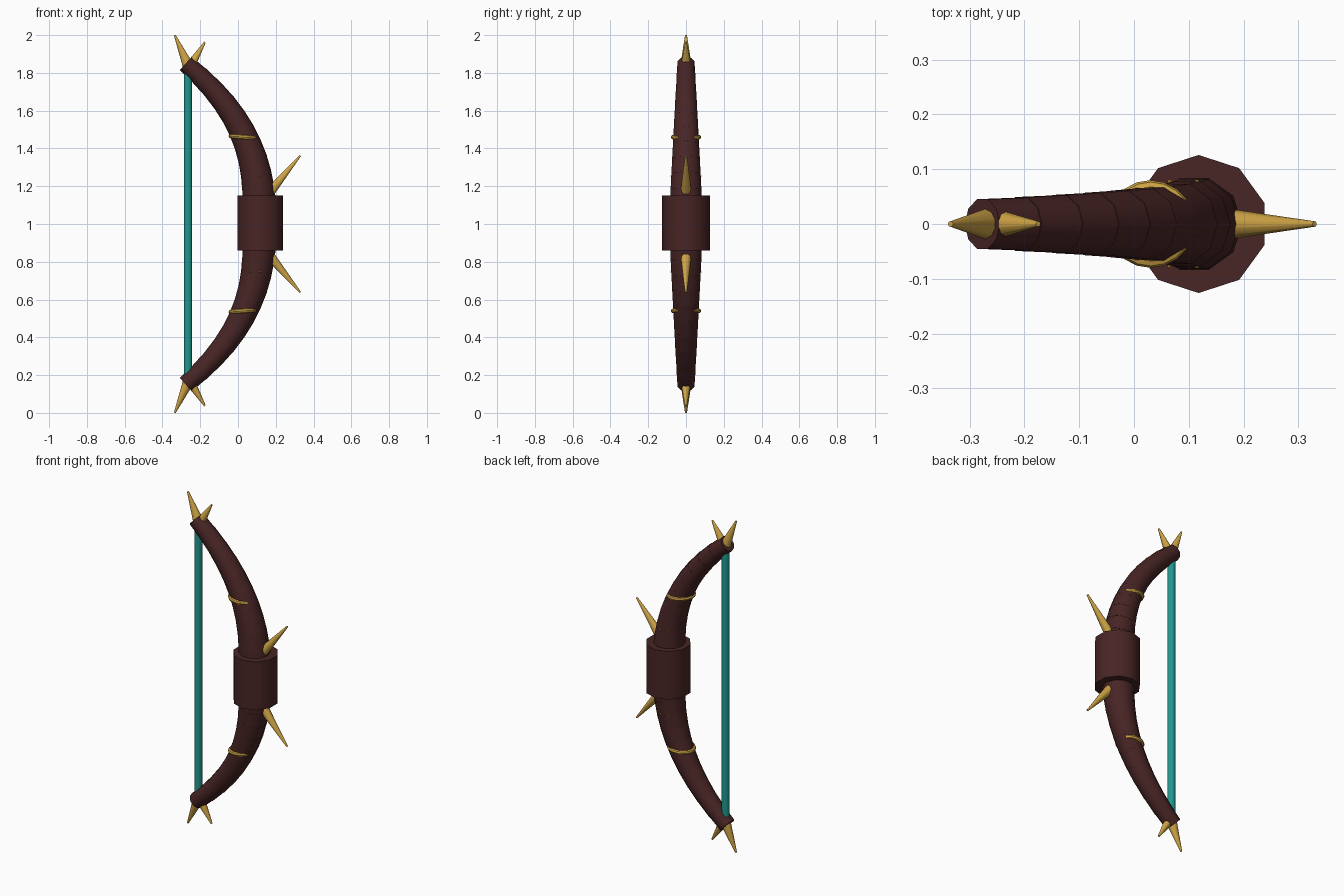
import bpy, bmesh, math
from mathutils import Vector, Matrix

if "Cube" in bpy.data.objects:
    bpy.data.objects.remove(bpy.data.objects["Cube"], do_unlink=True)


def material(name, rgb):
    m = bpy.data.materials.new(name)
    m.use_nodes = True
    m.diffuse_color = (*rgb, 1)
    m.node_tree.nodes["Principled BSDF"].inputs["Base Color"].default_value = (*rgb, 1)
    return m


BROWN = material("dark_brown", (0.065, 0.018, 0.018))
GOLD = material("gold", (0.62, 0.37, 0.06))
TEAL = material("teal", (0.015, 0.31, 0.27))


def add_cone(bm, a, b, r1, r2, sides, turn=0.0):
    """Tapered prism from a to b, both on the bow's plane."""
    z = (b - a).normalized()
    y = Vector((0, 1, 0))
    rot = Matrix((y.cross(z), y, z)).transposed().to_4x4()
    bmesh.ops.create_cone(
        bm, cap_ends=True, segments=sides, radius1=r1, radius2=r2, depth=(b - a).length,
        matrix=Matrix.Translation((a + b) / 2) @ rot @ Matrix.Rotation(turn, 4, "Z"))


def finish(obj, mat):
    obj.data.materials.append(mat)
    bpy.ops.object.select_all(action="DESELECT")
    obj.select_set(True)
    bpy.context.view_layer.objects.active = obj
    bpy.ops.object.shade_smooth_by_angle(angle=math.radians(40))


def from_bmesh(name, bm, mat):
    mesh = bpy.data.meshes.new(name)
    bm.to_mesh(mesh)
    bm.free()
    obj = bpy.data.objects.new(name, mesh)
    bpy.context.collection.objects.link(obj)
    finish(obj, mat)


def cone(name, a, b, r1, r2, sides, mat):
    bm = bmesh.new()
    add_cone(bm, Vector(a), Vector(b), r1, r2, sides)
    from_bmesh(name, bm, mat)


def limb_point(h, side):
    """Centre of the limb at height h from the middle of the bow."""
    return Vector((0.115 - 0.598 * h ** 2.6, 0, 1 + side * h))


# Grip and string
cone("grip", (0.118, 0, 0.86), (0.118, 0, 1.15), 0.126, 0.126, 10, BROWN)
cone("string", (-0.265, 0, 0.18), (-0.265, 0, 1.82), 0.022, 0.022, 12, TEAL)

SEGMENTS = 10
for side, label in ((1, "upper"), (-1, "lower")):
    # Limb of overlapping tapered segments
    bm = bmesh.new()
    for i in range(SEGMENTS):
        t0, t1 = i / SEGMENTS, (i + 1) / SEGMENTS
        a = limb_point(0.1 + 0.75 * t0 ** 0.93, side)
        b = limb_point(0.1 + 0.75 * t1 ** 0.93, side)
        lap = (b - a) * (0.1 if i < SEGMENTS - 1 else 0)
        r = 0.089 - 0.042 * (t0 + t1) / 2
        add_cone(bm, a - (b - a) * 0.1, b + lap, r * 1.04, r * 0.97, 10, math.pi / 2)
    from_bmesh(label + "_limb", bm, BROWN)

    # Gold band round the limb
    bpy.ops.mesh.primitive_torus_add(
        major_segments=20, minor_segments=8, major_radius=0.068, minor_radius=0.012,
        location=(0.03, 0, 1 + side * 0.46), rotation=(0, side * 0.08, 0))
    band = bpy.context.object
    band.name = label + "_band"
    finish(band, GOLD)

    # Spikes at the tip and beside the grip
    for name, x0, h0, x1, h1, r in (
            ("back_tip_spike", -0.265, 0.84, -0.335, 1.0, 0.03),
            ("front_tip_spike", -0.25, 0.84, -0.175, 0.963, 0.027),
            ("grip_spike", 0.165, 0.165, 0.33, 0.363, 0.029)):
        cone(label + "_" + name, (x0, 0, 1 + side * h0), (x1, 0, 1 + side * h1),
             r, 0.005, 10, GOLD)

    # Tiny studs on both faces of the limb
    bm = bmesh.new()
    for x in (0.065, 0.115):
        for y in (-0.077, 0.077):
            bmesh.ops.create_icosphere(
                bm, subdivisions=1, radius=0.005,
                matrix=Matrix.Translation((x, y, 1 + side * 0.253)))
    from_bmesh(label + "_studs", bm, GOLD)
